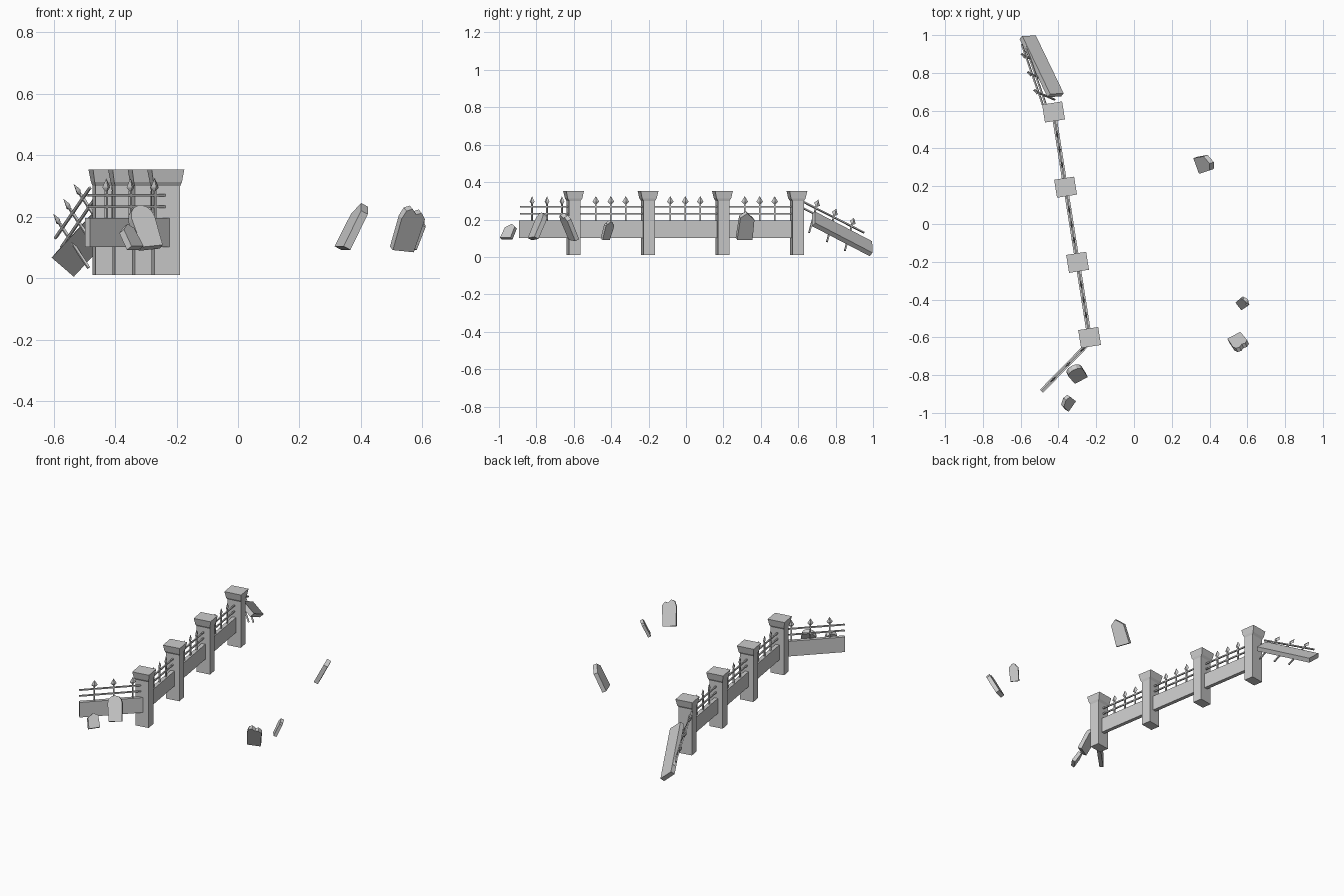
import bpy, bmesh
from math import radians, sin, cos, pi
from mathutils import Matrix, Vector

cube = bpy.data.objects.get("Cube")
if cube:
    bpy.data.objects.remove(cube, do_unlink=True)

GREY = (.6, .6, .6, 1)
STONE = bpy.data.materials.new("light grey")
STONE.use_nodes = True
STONE.diffuse_color = GREY
STONE.node_tree.nodes["Principled BSDF"].inputs["Base Color"].default_value = GREY


def finish(bm, name, matrix):
    bmesh.ops.recalc_face_normals(bm, faces=bm.faces)
    mesh = bpy.data.meshes.new(name)
    bm.to_mesh(mesh)
    bm.free()
    mesh.transform(matrix)
    mesh.materials.append(STONE)
    ob = bpy.data.objects.new(name, mesh)
    bpy.context.scene.collection.objects.link(ob)


def loft(bm, rings):
    """Skin closed rings of points and cap both ends."""
    loops = [[bm.verts.new(p) for p in ring] for ring in rings]
    n = len(loops[0])
    for a, b in zip(loops, loops[1:]):
        for i in range(n):
            bm.faces.new((a[i], a[(i + 1) % n], b[(i + 1) % n], b[i]))
    bm.faces.new(loops[0])
    bm.faces.new(loops[-1])


def box(bm, size, centre):
    m = Matrix.Translation(centre) @ Matrix.Diagonal((*size, 1))
    bmesh.ops.create_cube(bm, size=1, matrix=m)


def place(x, y, z, turn):
    return Matrix.Translation((x, y, z)) @ Matrix.Rotation(radians(turn), 4, 'Z')


def frame(along, up, origin):
    """Matrix whose x axis runs along and whose z axis leans to up."""
    x = Vector(along).normalized()
    y = Vector(up).cross(x).normalized()
    z = x.cross(y)
    m = Matrix((x, y, z)).transposed().to_4x4()
    m.translation = origin
    return m


def pillar(name, matrix):
    # Width, depth and height of each step, from foot to flared cap
    steps = [(.085, .061, .01), (.085, .061, .299), (.094, .079, .313), (.107, .096, .353)]
    bm = bmesh.new()
    loft(bm, [[(sx * w / 2, sy * d / 2, z) for sx, sy in ((-1, -1), (1, -1), (1, 1), (-1, 1))]
              for w, d, z in steps])
    finish(bm, name, matrix)


def low_wall(name, length, thickness, matrix):
    bm = bmesh.new()
    box(bm, (length, thickness, .095), (0, 0, 0))
    finish(bm, name, matrix)


def railing(name, length, spacing, matrix):
    # Origin is the middle of the upper rail
    bm = bmesh.new()
    for z in (0, -.037):
        box(bm, (length, .008, .008), (0, 0, z))
    for i in (-1, 0, 1):
        x = i * spacing
        box(bm, (.008, .008, .175), (x, 0, -.0725))
        # Flat spear head: two flattened pyramids base to base
        for height, z, r1, r2 in ((.012, .02, .006, .018), (.03, .041, .018, 0)):
            bmesh.ops.create_cone(bm, cap_ends=True, segments=4, radius1=r1, radius2=r2, depth=height,
                                  matrix=Matrix.Translation((x, 0, z)) @ Matrix.Diagonal((1, .4, 1, 1)))
    finish(bm, name, matrix)


# Straight run: four pillars joined by three wall bays
first, last = Vector((-.235, -.601, 0)), Vector((-.426, .593, 0))
posts = [first.lerp(last, i / 3) for i in range(4)]
for i, p in enumerate(posts):
    pillar(f"pillar_{i + 1}", place(*p, 9))
for i, (a, b) in enumerate(zip(posts, posts[1:])):
    c, span = (a + b) / 2, (b - a).length
    low_wall(f"wall_{i + 1}", span, .024, place(c.x, c.y, .148, 99))
    railing(f"railing_{i + 1}", span, .081, place(c.x, c.y, .269, 99))

# Angled front bay
low_wall("front_wall", .372, .023, place(-.36, -.753, .148, 45.5))
railing("front_railing", .4, .112, place(-.35, -.743, .269, 45.5))

# Collapsed rear bay, with its railing torn loose
low_wall("fallen_wall", .376, .028, frame((-.393, .816, -.425), (-.77, 0, .64), (-.489, .835, .124)))
railing("fallen_railing", .38, .112, frame((-.11, .316, -.16), (-.115, .04, .187), (-.538, .79, .212)))


# Headstone outlines, in units of half width and half height
def arch(start, radius, base):
    return [(radius * cos(pi * t / 6), base + (1 - base) * sin(pi * t / 6)) for t in range(start, 7 - start)]


ROUND = [(-.9, -1), (.9, -1), (1, .4)] + arch(1, 1, .4) + [(-1, .4)]
SHOULDERED = [(-.9, -1), (.9, -1), (1, .55), (.8, .7)] + arch(0, .6, .7) + [(-.8, .7), (-1, .55)]
BROKEN = [(-1, -1), (.95, -1), (1, .65), (.25, 1), (-.8, .5)]
NOTCHED = [(-.9, -1), (.9, -1), (1, .5), (.8, .88), (.35, 1), (-.1, .76), (-.5, .86), (-.95, .58)]


def headstone(name, outline, w, h, t, centre, lean_to, lean, roll=0):
    bm = bmesh.new()
    loft(bm, [[(x * w / 2, y, z * h / 2) for x, z in outline] for y in (-t / 2, t / 2)])
    m = place(*centre, lean_to - 90) @ Matrix.Rotation(radians(-lean), 4, 'X')
    finish(bm, name, m @ Matrix.Rotation(radians(roll), 4, 'Y'))


headstone("headstone_broken_tall", BROKEN, .09, .158, .026, (.374, .322, .168), 20, 27)
headstone("headstone_round", ROUND, .085, .15, .027, (-.305, -.79, .165), 115, 27, -6)
headstone("headstone_broken_short", BROKEN, .07, .086, .022, (-.353, -.947, .134), 145, 33)
headstone("headstone_notched", NOTCHED, .086, .153, .025, (.555, -.627, .161), -65, 27, -6)
headstone("headstone_small", SHOULDERED, .056, .106, .018, (.577, -.418, .143), 38, 25)
